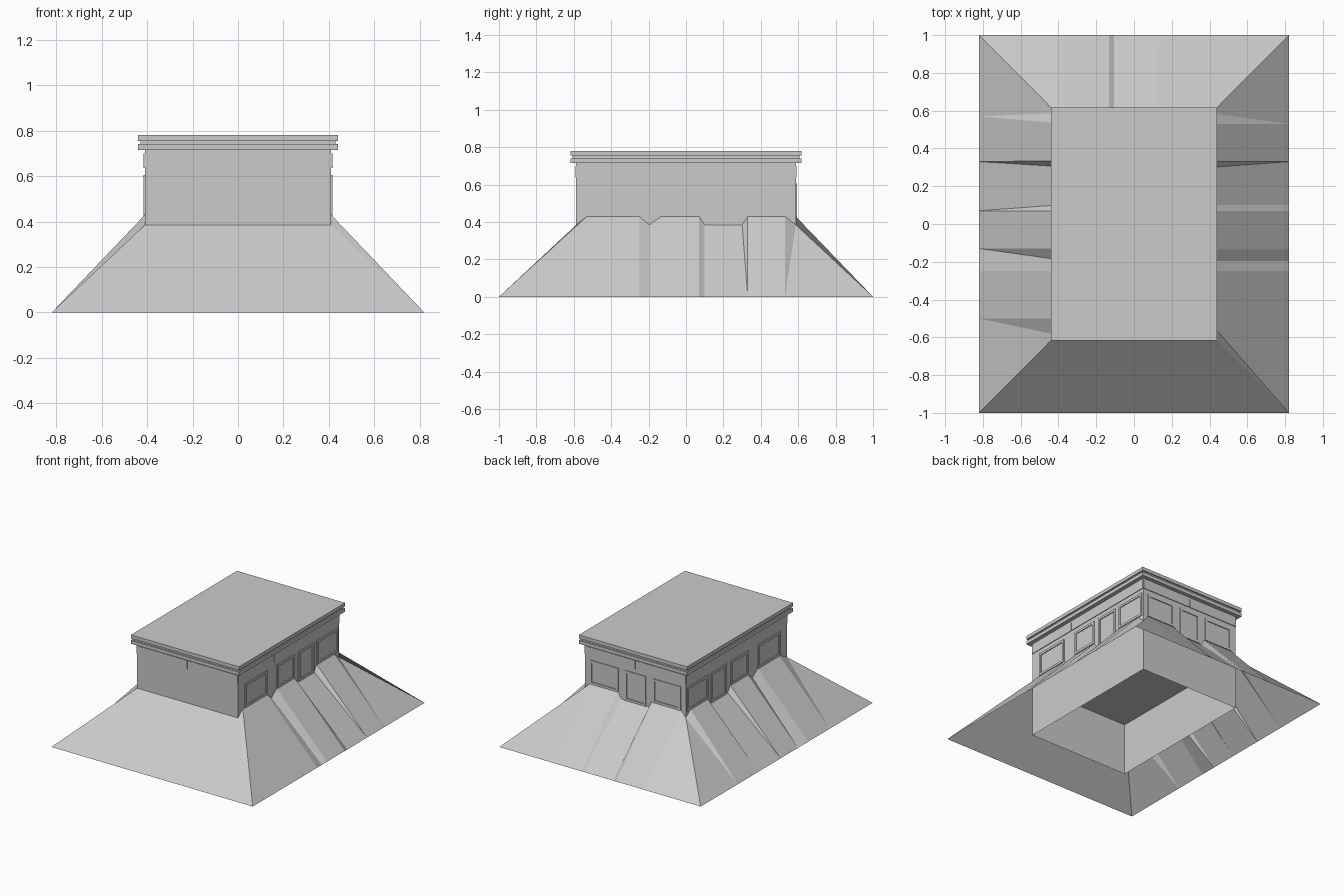
import bpy, bmesh

if "Cube" in bpy.data.objects:
    bpy.data.objects.remove(bpy.data.objects["Cube"])

grey = bpy.data.materials.new("stone_grey")
grey.diffuse_color = (0.6, 0.6, 0.6, 1)
grey.use_nodes = True
grey.node_tree.nodes["Principled BSDF"].inputs["Base Color"].default_value = grey.diffuse_color

WX, WY, GROUND = 0.41, 0.587, 0.385      # wall half sizes, floor height


def finish(bm, name):
    mesh = bpy.data.meshes.new(name)
    bm.to_mesh(mesh)
    bm.free()
    mesh.materials.append(grey)
    obj = bpy.data.objects.new(name, mesh)
    bpy.context.collection.objects.link(obj)
    return obj


def add_box(bm, lo, hi):
    """Axis-aligned box between two corners; returns its faces."""
    verts = bmesh.ops.create_cube(bm, size=1)["verts"]
    for v in verts:
        for i in range(3):
            v.co[i] = lo[i] if v.co[i] < 0 else hi[i]
    return list({f for v in verts for f in v.link_faces})


def slab(name, hx, hy, z0, z1, open_bottom=False):
    bm = bmesh.new()
    faces = add_box(bm, (-hx, -hy, z0), (hx, hy, z1))
    if open_bottom:
        bmesh.ops.delete(bm, geom=[f for f in faces if f.normal.z < -0.5 or
                         f.calc_center_median().z < z0 + 1e-5], context='FACES')
    return finish(bm, name)


# Foundation (open below), house body and stepped flat roof
slab("foundation", WX, WY, 0, GROUND, True)
slab("house_body", WX, WY, GROUND, 0.716)
slab("roof_lower_slab", 0.44, 0.617, 0.716, 0.741)
slab("roof_gap", 0.43, 0.607, 0.741, 0.755)
slab("roof_upper_slab", 0.44, 0.617, 0.755, 0.781)

# Sloped earth skirt: (position at wall, height at wall, position at ground)
L, H = GROUND, 0.43
right = [(-WY, L, -1), (-.53, H, -1), (-.25, H, -.25), (-.195, L, -.195),
         (-.135, H, -.135), (.07, H, .07), (.1, L, .1), (.3, L, .33),
         (.33, H, .33), (.53, H, .53), (WY, L, .53), (WY, L, 1)]
left = [(-WY, L, -1), (-WY, L, -.5), (-.5, H, -.5), (-.25, H, -.25),
        (-.187, L, -.13), (-.13, H, -.13), (.07, H, .07), (.1, L, .07),
        (.305, L, .33), (.335, H, .33), (.535, H, .57), (WY, L, .57), (WY, L, 1)]
back = [(-WX, L, -.82), (-.37, H, -.37), (-.132, H, -.132), (-.107, L, -.107),
        (.115, L, .13), (.145, H, .15), (.37, H, .37), (WX, L, .82)]
front = [(-WX, L, -.82), (WX, L, .82)]

bm = bmesh.new()


def slope(points, place):
    """place(along, outward 0/1, z) gives a position on one side."""
    for (a, az, ag), (b, bz, bg) in zip(points, points[1:]):
        ring = [place(a, 0, az), place(b, 0, bz), place(bg, 1, 0), place(ag, 1, 0)]
        ring = [p for i, p in enumerate(ring) if p != ring[i - 1]]
        f = bm.faces.new([bm.verts.new(p) for p in ring])
        f.normal_update()
        if f.normal.z < 0:
            f.normal_flip()


slope(right, lambda s, o, z: (.82 if o else WX, s, z))
slope(left, lambda s, o, z: (-.82 if o else -WX, s, z))
slope(back, lambda s, o, z: (s, 1 if o else WY, z))
slope(front, lambda s, o, z: (s, -1 if o else -WY, z))
bmesh.ops.remove_doubles(bm, verts=bm.verts, dist=1e-4)
finish(bm, "earth_skirt")


# Wall plates: a box stuck on one side, from a to b along the wall
def plate(bm, side, a, b, z0, z1, depth):
    axis, sign = {"right": (0, 1), "left": (0, -1), "back": (1, 1), "front": (1, -1)}[side]
    face = (WX, WY)[axis]
    near, far = sorted((sign * (face - 0.002), sign * (face + depth)))
    lo, hi = ((near, a, z0), (far, b, z1)) if axis == 0 else ((a, near, z0), (b, far, z1))
    add_box(bm, lo, hi)


def frame(side, name, a, b, z0, z1, t=0.017):
    bm = bmesh.new()
    for box in ((a, b, z1 - t, z1), (a, b, z0, z0 + t),
                (a, a + t, z0 + t, z1 - t), (b - t, b, z0 + t, z1 - t)):
        plate(bm, side, *box, 0.006)
    finish(bm, f"{side}_{name}")


# Window and door frames
for side in ("right", "left"):
    frame(side, "wide_window_front", -.51, -.25, .43, .605)
    frame(side, "middle_window", -.135, .07, .43, .605)
    frame(side, "door", .115, .295, GROUND, .605)
    frame(side, "wide_window_rear", .33, .575, .43, .605)
frame("back", "window_a", -.37, -.14, .43, .605)
frame("back", "door", -.085, .085, GROUND, .605)
frame("back", "window_b", .14, .37, .43, .605)

# Frieze panels under the eaves, two per wall
for side, half, split in (("right", WY, -.17), ("left", WY, -.17),
                          ("back", WX, 0), ("front", WX, 0)):
    bm = bmesh.new()
    plate(bm, side, -half, split - .002, .637, .7, .005)
    plate(bm, side, split + .002, half, .637, .7, .005)
    finish(bm, f"{side}_frieze")
